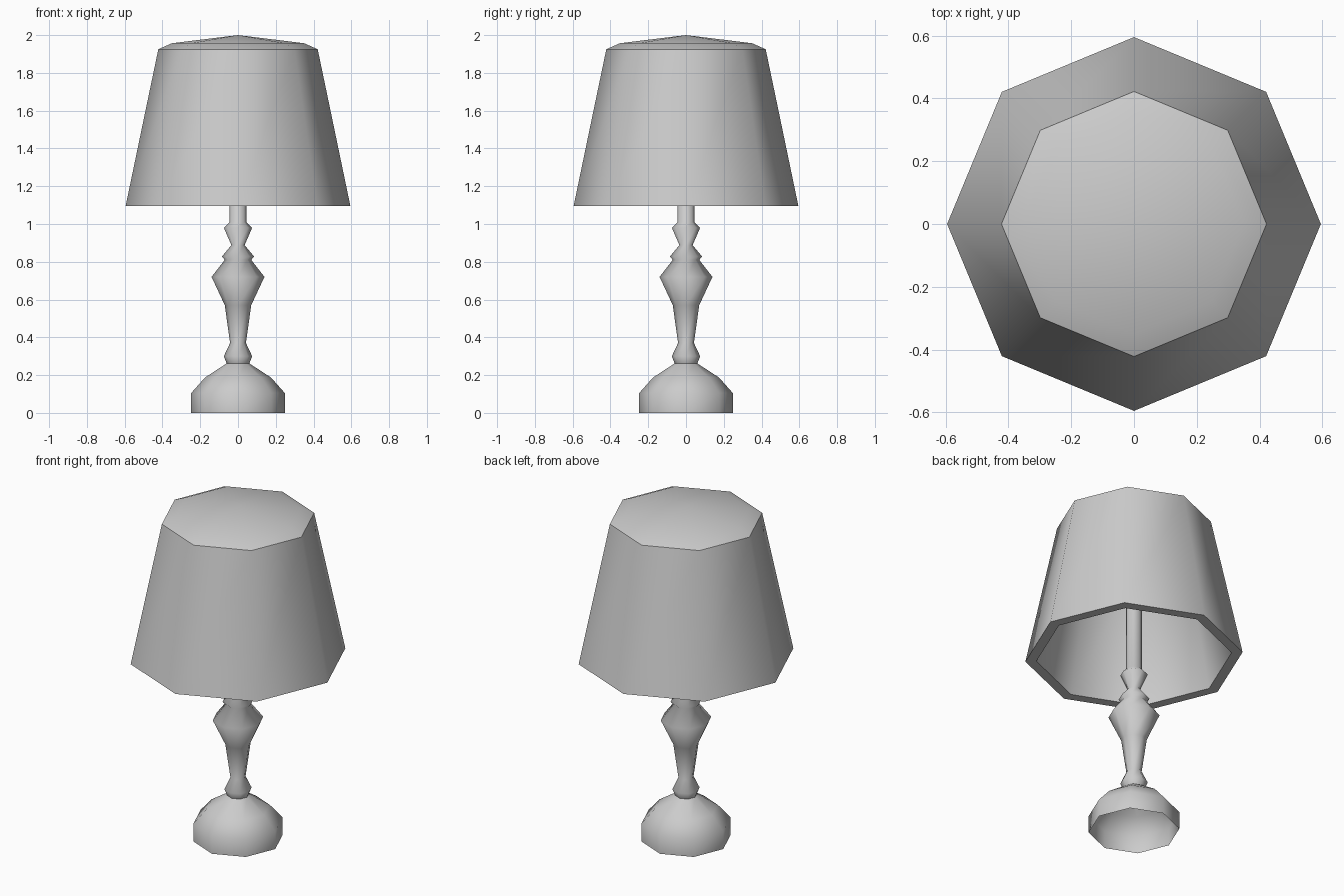
import bpy, bmesh, math

if "Cube" in bpy.data.objects:
    bpy.data.objects.remove(bpy.data.objects["Cube"], do_unlink=True)

SIDES = 8
GREY = (0.6, 0.6, 0.6, 1)
mat = bpy.data.materials.new("plain grey")
mat.use_nodes = True
mat.diffuse_color = GREY
mat.node_tree.nodes["Principled BSDF"].inputs["Base Color"].default_value = GREY


def lathe(name, profile, sharp_angle):
    """Turn a (radius, height) profile around z; radius 0 closes to a point."""
    bm = bmesh.new()
    rings = []
    for r, z in profile:
        count = SIDES if r else 1
        rings.append([bm.verts.new((r * math.cos(math.tau * i / SIDES),
                                    r * math.sin(math.tau * i / SIDES), z))
                      for i in range(count)])
    for low, high in zip(rings, rings[1:]):
        for i in range(SIDES):
            j = (i + 1) % SIDES
            quad = [low[i % len(low)], low[j % len(low)],
                    high[j % len(high)], high[i % len(high)]]
            bm.faces.new(list(dict.fromkeys(quad)))
    mesh = bpy.data.meshes.new(name)
    bm.to_mesh(mesh)
    bm.free()
    mesh.materials.append(mat)
    obj = bpy.data.objects.new(name, mesh)
    bpy.context.collection.objects.link(obj)
    bpy.ops.object.select_all(action='DESELECT')
    obj.select_set(True)
    bpy.context.view_layer.objects.active = obj
    bpy.ops.object.shade_smooth_by_angle(angle=math.radians(sharp_angle))
    return obj


# Hollow foot, open underneath
lathe("base", [(0.248, 0), (0.248, 0.105), (0.175, 0.187), (0.06, 0.262)], 60)

# Turned stem with its collars, and the post that carries the shade
lathe("stem", [(0.06, 0.262), (0.075, 0.3), (0.042, 0.37), (0.07, 0.57),
               (0.14, 0.72), (0.07, 0.81), (0.085, 0.828), (0.035, 0.888),
               (0.075, 0.98), (0.045, 1.01), (0.045, 1.9)], 80)

# Thick shade: outer wall, domed top, and inner wall with its ceiling
lathe("shade", [(0, 1.94), (0.32, 1.9), (0.37, 1.87), (0.535, 1.095),
                (0.595, 1.095), (0.422, 1.925), (0.35, 1.957), (0, 2)], 48)
